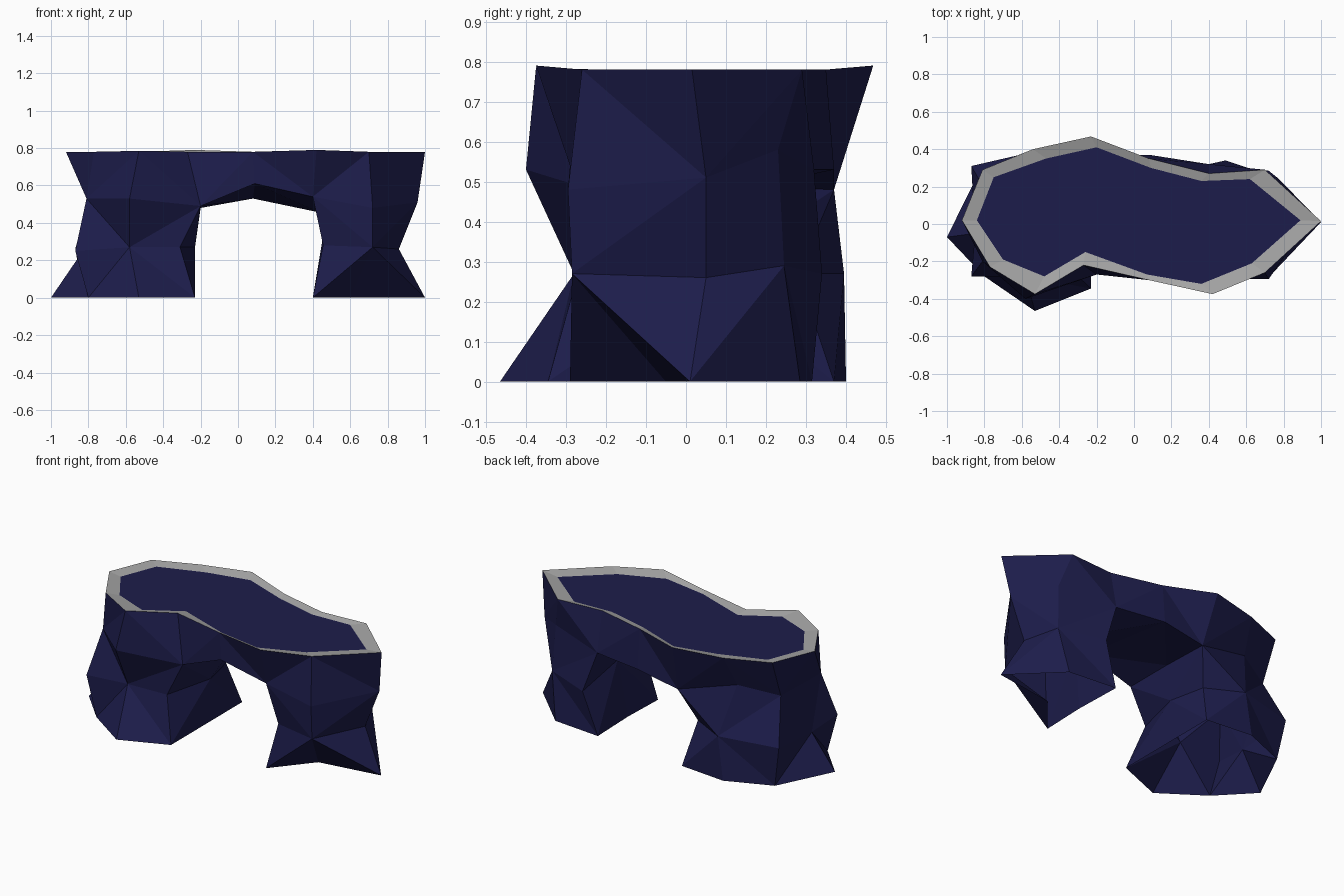
import bpy, bmesh

if "Cube" in bpy.data.objects:
    bpy.data.objects.remove(bpy.data.objects["Cube"])


def material(name, rgb):
    m = bpy.data.materials.new(name)
    m.diffuse_color = (*rgb, 1)
    m.use_nodes = True
    m.node_tree.nodes["Principled BSDF"].inputs["Base Color"].default_value = m.diffuse_color
    return m


navy = material("dark navy rock", (0.012, 0.012, 0.07))
grey = material("grey rim", (0.38, 0.38, 0.38))

bm = bmesh.new()


def ring(points, z=0):
    return [bm.verts.new(p if len(p) == 3 else (*p, z)) for p in points]


def bridge(a, b, phase):
    # triangulated facets with alternating diagonals
    n = len(a)
    for i in range(n):
        j = (i + 1) % n
        if (i + phase) % 2:
            bm.faces.new((a[i], a[j], b[j]))
            bm.faces.new((a[i], b[j], b[i]))
        else:
            bm.faces.new((a[i], a[j], b[i]))
            bm.faces.new((a[j], b[j], b[i]))


# Kidney-shaped top outline
top = ring([(-.92, .02), (-.81, .29), (-.54, .40), (-.23, .468, .79), (.08, .35),
            (.40, .27), (.70, .29), (1.0, .015), (.70, -.26), (.42, -.375, .79),
            (.08, -.30), (-.27, -.22), (-.53, -.375, .785), (-.77, -.23)], .78)

# Slightly sunken top surface with a grey rim around it
floor = ring([(-.84, .02), (-.75, .25), (-.47, .35), (-.20, .41), (.09, .30),
              (.36, .23), (.62, .24), (.89, .02), (.63, -.21), (.36, -.32),
              (.07, -.27), (-.26, -.15), (-.48, -.28), (-.70, -.19)], .768)
for i in range(14):
    j = (i + 1) % 14
    bm.faces.new((top[i], top[j], floor[j], floor[i])).material_index = 1
cap = bm.faces.new(floor)

# Waist outline where the arch springs from the legs
mid = ring([(-.81, -.04, .53), (-.80, .19, .53), (-.57, .30, .58),
            (-.20, .37, .48), (.08, .37, .53), (.40, .32, .53),
            (.755, .23, .58), (.96, .05, .51), (.72, -.295, .48),
            (.40, -.29, .54), (.09, -.30, .61), (-.20, -.27, .49),
            (-.58, -.40, .53), (-.81, -.20, .53)])
bridge(top, mid, 1)

# Arch ceiling
left_in, right_in = ring([(-.20, .05, .49), (.44, .02, .455)])
for a, b, c in ((left_in, mid[3], mid[4]), (left_in, mid[4], mid[10]),
                (left_in, mid[10], mid[11]), (right_in, mid[4], mid[5]),
                (right_in, mid[10], mid[4]), (right_in, mid[9], mid[10])):
    bm.faces.new((a, b, c))


# Legs, open underneath
def leg(start, knee_points, foot_points):
    knee = ring(knee_points, .27)
    bridge(start, knee, 1)
    bridge(knee, ring(foot_points), 0)


leg([mid[i] for i in (11, 12, 13, 0, 1, 2, 3)] + [left_in],
    [(-.31, -.27), (-.58, -.28), (-.87, -.28, .25), (-.85, -.05, .22),
     (-.87, .31, .26), (-.50, .395), (-.28, .28), (-.23, .05)],
    [(-.23, -.345), (-.53, -.465), (-.80, -.28), (-1.0, -.07),
     (-.825, .285), (-.54, .40), (-.23, .37), (-.23, .02)])
leg([mid[i] for i in (5, 6, 7, 8, 9)] + [right_in],
    [(.49, .34), (.77, .245, .29), (.86, .05, .26), (.72, -.285),
     (.455, -.245, .28), (.46, .03, .36)],
    [(.40, .315), (.72, .285), (1.0, .01), (.60, -.05), (.40, -.29), (.41, 0)])

bmesh.ops.recalc_face_normals(bm, faces=bm.faces[:])
if cap.normal.z < 0:
    bmesh.ops.reverse_faces(bm, faces=bm.faces[:])

mesh = bpy.data.meshes.new("rock_arch")
bm.to_mesh(mesh)
bm.free()
mesh.materials.append(navy)
mesh.materials.append(grey)
obj = bpy.data.objects.new("rock_arch", mesh)
bpy.context.collection.objects.link(obj)
